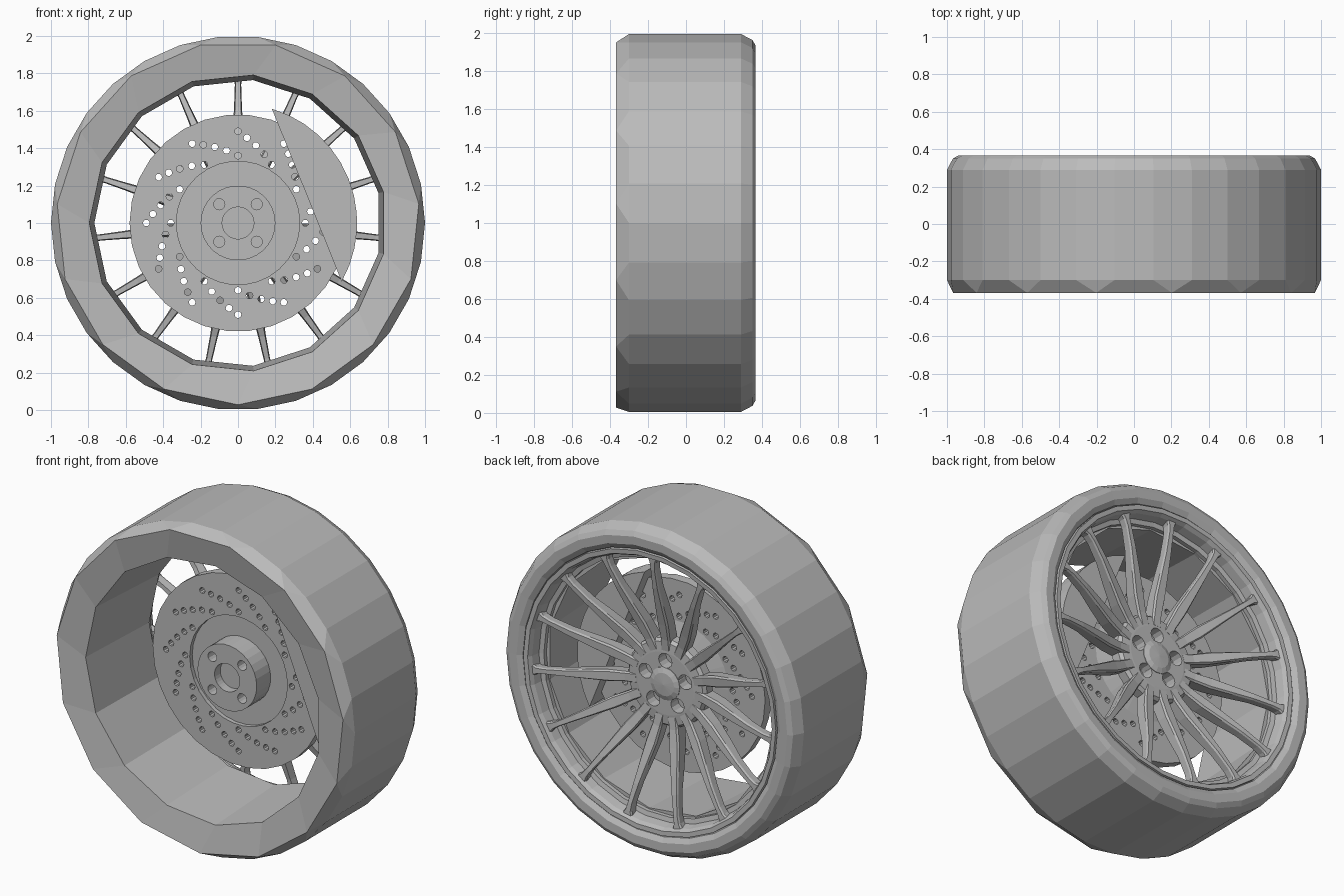
import bpy, bmesh, math

cube = bpy.data.objects.get("Cube")
if cube:
    bpy.data.objects.remove(cube, do_unlink=True)

grey = bpy.data.materials.new("plain grey")
grey.use_nodes = True
grey.diffuse_color = (0.5, 0.5, 0.5, 1)
grey.node_tree.nodes["Principled BSDF"].inputs["Base Color"].default_value = (0.5, 0.5, 0.5, 1)


def polar(deg, r, y):
    a = math.radians(deg)
    return (r * math.cos(a), y, 1 + r * math.sin(a))


def ring(bm, n, r, y, phase):
    return [bm.verts.new(polar(phase + 360 * i / n, r, y)) for i in range(n)]


def bridge(bm, a, b):
    n = len(a)
    for i in range(n):
        j = (i + 1) % n
        bm.faces.new((a[i], a[j], b[j], b[i]))


def finish(bm, name):
    bmesh.ops.remove_doubles(bm, verts=bm.verts, dist=0.0001)
    bmesh.ops.recalc_face_normals(bm, faces=bm.faces)
    mesh = bpy.data.meshes.new(name)
    bm.to_mesh(mesh)
    bm.free()
    mesh.materials.append(grey)
    obj = bpy.data.objects.new(name, mesh)
    bpy.context.collection.objects.link(obj)
    return obj


def lathe(name, profile, n, closed=True):
    """Turn a profile of (radius, y) points about the axle."""
    bm = bmesh.new()
    rings = [ring(bm, n, max(r, 0.00001), y, 84) for r, y in profile]
    for a, b in zip(rings, rings[1:]):
        bridge(bm, a, b)
    if closed:
        bridge(bm, rings[-1], rings[0])
    return finish(bm, name)


def add_prism(bm, points, y0, y1):
    """Extrude an outline of (x, z) points along y."""
    front = [bm.verts.new((x, y0, z)) for x, z in points]
    back = [bm.verts.new((x, y1, z)) for x, z in points]
    bm.faces.new(front)
    bm.faces.new(back)
    bridge(bm, front, back)


def drill(obj, holes, y0, y1, sides):
    """Cut round holes, each (angle, distance, radius), through an object."""
    bm = bmesh.new()
    for deg, dist, rad in holes:
        cx, _, cz = polar(deg, dist, 0)
        circle = [polar(360 * i / sides, rad, 0) for i in range(sides)]
        add_prism(bm, [(cx + p[0], cz + p[2] - 1) for p in circle], y0, y1)
    cutter = finish(bm, "hole_cutter")
    cutter.hide_render = True
    mod = obj.modifiers.new("holes", "BOOLEAN")
    mod.operation = "DIFFERENCE"
    mod.solver = "EXACT"
    mod.object = cutter
    graph = bpy.context.evaluated_depsgraph_get()
    cut = bpy.data.meshes.new_from_object(obj.evaluated_get(graph))
    obj.modifiers.clear()
    obj.data = cut
    bpy.data.objects.remove(cutter, do_unlink=True)


# Tyre: 30-sided tread, with a 15-sided front shoulder facing into the barrel
bm = bmesh.new()
back_profile = [(1.0, -0.3), (1.0, 0.29), (0.968, 0.35), (0.94, 0.366),
                (0.89, 0.364), (0.86, 0.345), (0.83, 0.25)]
rings = [ring(bm, 30, r, y, 72) for r, y in back_profile]
for a, b in zip(rings, rings[1:]):
    bridge(bm, a, b)
tread = rings[0]
shoulder = ring(bm, 15, 0.972, -0.368, 78)
for k in range(15):
    nxt = (k + 1) % 15
    bm.faces.new((shoulder[k], tread[2 * k], tread[2 * k + 1]))
    bm.faces.new((shoulder[k], tread[2 * k + 1], tread[2 * nxt], shoulder[nxt]))
inner = ring(bm, 15, 0.795, -0.335, 84)
bridge(bm, shoulder, inner)
finish(bm, "tyre")

# Rim barrel and stepped outer lip
lathe("rim_barrel", [(0.795, -0.335), (0.768, 0.24), (0.8, 0.24), (0.83, -0.3)], 15)
lathe("rim_lip", [(0.775, 0.22), (0.775, 0.265), (0.803, 0.272), (0.812, 0.325),
                  (0.825, 0.35), (0.853, 0.352), (0.858, 0.3), (0.82, 0.22)], 30)

# Brake disc with raised centre and curved rows of drilled holes
disc = lathe("brake_disc", [(0, -0.05), (0.085, -0.05), (0.085, -0.105), (0.2, -0.105),
                            (0.2, 0.03), (0.33, 0.03), (0.33, 0.005), (0.58, 0.005),
                            (0.58, 0.065), (0.33, 0.065), (0.2, 0.1), (0, 0.1)],
             30, closed=False)
rows = [(90 + 30 * k - sweep, 0.49 - 0.0325 * i, 0.018)
        for k in range(12) for i, sweep in enumerate((0, 6, 13, 21, 30))]
drill(disc, rows, -0.04, 0.2, 10)
drill(disc, [(45 + 90 * k, 0.142, 0.03) for k in range(4)], -0.2, 0.0, 12)

# Brake caliper: a round segment cut off by a straight chord
bm = bmesh.new()
arc = [polar(73.5 - 103 * i / 12, 0.637, 0) for i in range(13)]
add_prism(bm, [(p[0], p[2]) for p in arc], -0.005, 0.14)
finish(bm, "brake_caliper")

# Wheel hub with lug pockets and a domed cap
hub = lathe("wheel_hub", [(0, 0.09), (0.22, 0.09), (0.265, 0.12), (0.265, 0.175),
                          (0.25, 0.195), (0.19, 0.2), (0, 0.2)], 30, closed=False)
drill(hub, [(90 + 72 * k, 0.14, 0.045) for k in range(5)], 0.13, 0.3, 12)
lathe("centre_cap", [(0, 0.15), (0.1, 0.15), (0.1, 0.203), (0.07, 0.215), (0, 0.22)],
      15, closed=False)

# Fifteen flat, leaf-shaped spokes: stations of (radius, y, depth, half width)
stations = [(0.2, 0.2, 0.09, 0.032), (0.27, 0.208, 0.09, 0.03),
            (0.37, 0.232, 0.085, 0.035), (0.5, 0.268, 0.075, 0.028),
            (0.62, 0.3, 0.06, 0.021), (0.74, 0.323, 0.055, 0.017),
            (0.785, 0.328, 0.055, 0.021), (0.812, 0.33, 0.058, 0.034)]
for s in range(15):
    a = math.radians(90 + 24 * s)
    bm = bmesh.new()
    loops = []
    for r, y, depth, hw in stations:
        section = [(-0.75 * hw, y - depth), (-hw, y - 0.012), (-0.75 * hw, y),
                   (0.75 * hw, y), (hw, y - 0.012), (0.75 * hw, y - depth)]
        loops.append([bm.verts.new((r * math.cos(a) - t * math.sin(a), v,
                                    1 + r * math.sin(a) + t * math.cos(a)))
                      for t, v in section])
    for p, q in zip(loops, loops[1:]):
        bridge(bm, p, q)
    bm.faces.new(loops[0])
    bm.faces.new(loops[-1])
    finish(bm, "spoke_%02d" % (s + 1))
